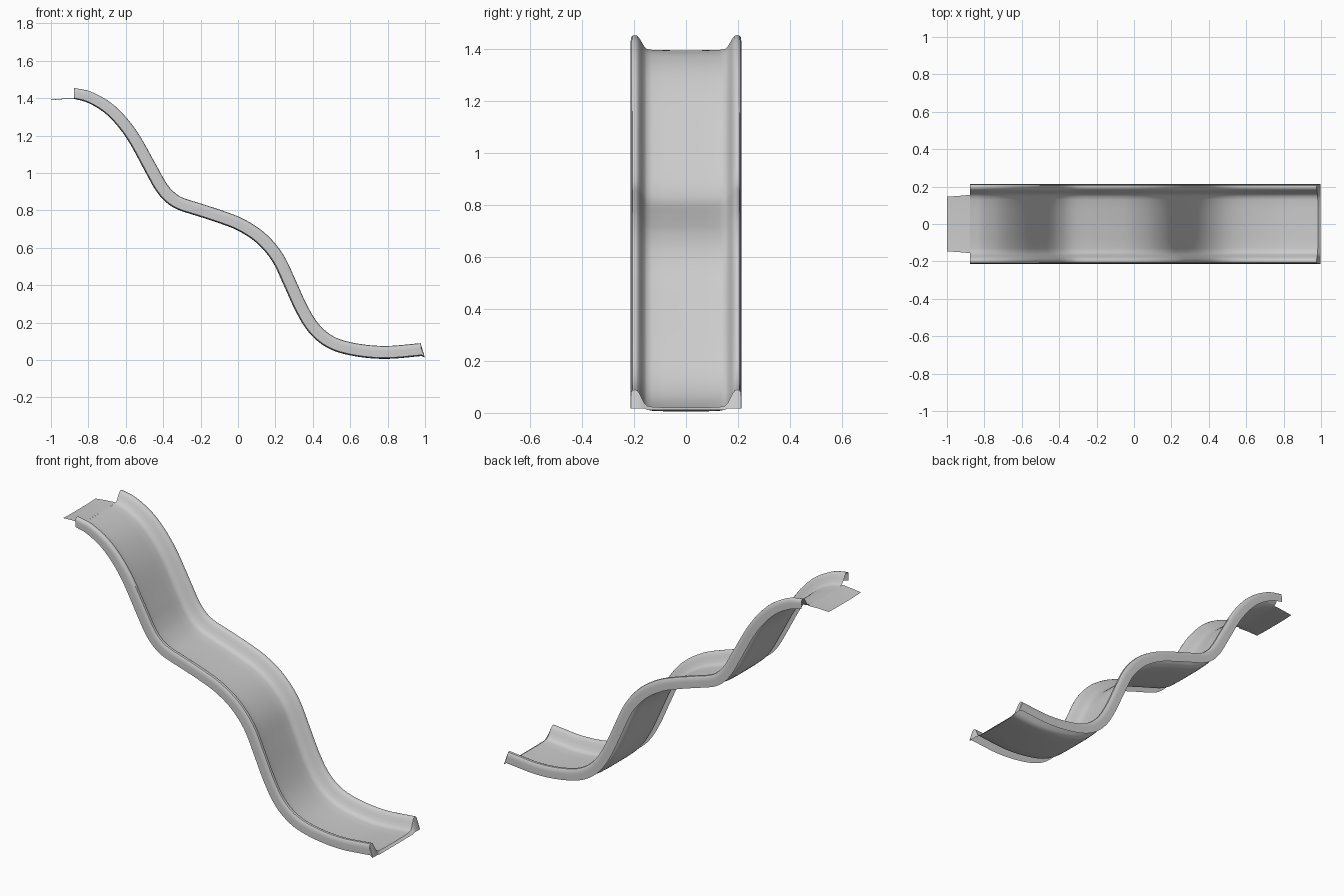
import bpy
from mathutils import Vector

if "Cube" in bpy.data.objects:
    bpy.data.objects.remove(bpy.data.objects["Cube"])

# Side-view path of the slide bed (x, z)
PATH = [(-0.876, 1.392), (-0.80, 1.370), (-0.70, 1.305), (-0.60, 1.185), (-0.50, 1.005),
        (-0.45, 0.915), (-0.40, 0.852), (-0.33, 0.803), (-0.20, 0.760), (-0.10, 0.727),
        (0.0, 0.687), (0.10, 0.620), (0.18, 0.525), (0.24, 0.400), (0.30, 0.268),
        (0.36, 0.165), (0.43, 0.092), (0.52, 0.042), (0.65, 0.012), (0.80, 0.002), (0.983, 0.017)]

# Half cross-section: (distance from centre, height above bed)
HALF = [(0, .004), (.08, .004), (.13, .006), (.15, .010), (.161, .022), (.171, .042),
        (.179, .058), (.187, .069), (.196, .073), (.205, .071), (.211, .063),
        (.213, .045), (.213, .010)]


def mirrored(half):
    return [(-y, n) for y, n in reversed(half[1:])] + list(half)


def spline(points, steps):
    """Catmull-Rom curve through the points."""
    p = [Vector(q) for q in points]
    p = [2 * p[0] - p[1]] + p + [2 * p[-1] - p[-2]]
    out = []
    for i in range(1, len(p) - 2):
        a, b, c, d = p[i - 1:i + 3]
        for s in range(steps):
            t = s / steps
            out.append(0.5 * (2 * b + (c - a) * t + (2 * a - 5 * b + 4 * c - d) * t * t
                              + (3 * b - a - 3 * c + d) * t ** 3))
    return out + [p[-2]]


def loft(name, rings):
    """Skin a list of equal-length vertex rings into one smooth sheet."""
    w = len(rings[0])
    faces = [(r * w + i, (r + 1) * w + i, (r + 1) * w + i + 1, r * w + i + 1)
             for r in range(len(rings) - 1) for i in range(w - 1)]
    me = bpy.data.meshes.new(name)
    me.from_pydata([v for r in rings for v in r], [], faces)
    ob = bpy.data.objects.new(name, me)
    bpy.context.collection.objects.link(ob)
    bpy.context.view_layer.objects.active = ob
    ob.select_set(True)
    bpy.ops.object.shade_smooth_by_angle(angle=0.7)
    ob.select_set(False)
    return ob


# Wavy chute with rolled side lips
pts = spline(PATH, 5)
profile = mirrored(HALF)
rings = []
for i, p in enumerate(pts):
    t = (pts[min(i + 1, len(pts) - 1)] - pts[max(i - 1, 0)]).normalized()
    nx, nz = (-t.y, t.x) if i else (0, 1)      # top end is cut upright
    k = min(1, 0.85 + 0.15 * i / 20)           # lips a little lower at the top
    rings.append([(p.x + nx * n * k, y, p.y + nz * n * k) for y, n in profile])
loft("slide_chute", rings)

# Turned-down closing face at the bottom end
end = rings[-1]
drop = [(0.998, y, 0.012 if abs(y) < 0.16 else 0.017) for x, y, z in end]
loft("bottom_end_cap", [end, drop])

# Flat mounting tab at the top end
tab = []
for x, half_width, z in [(-1.0, .146, 1.389), (-0.94, .150, 1.394), (-0.876, .156, 1.3955)]:
    tab.append([(x, half_width * s / 4, z + 0.003 * abs(s / 4) ** 3) for s in range(-4, 5)])
loft("top_tab", tab)
